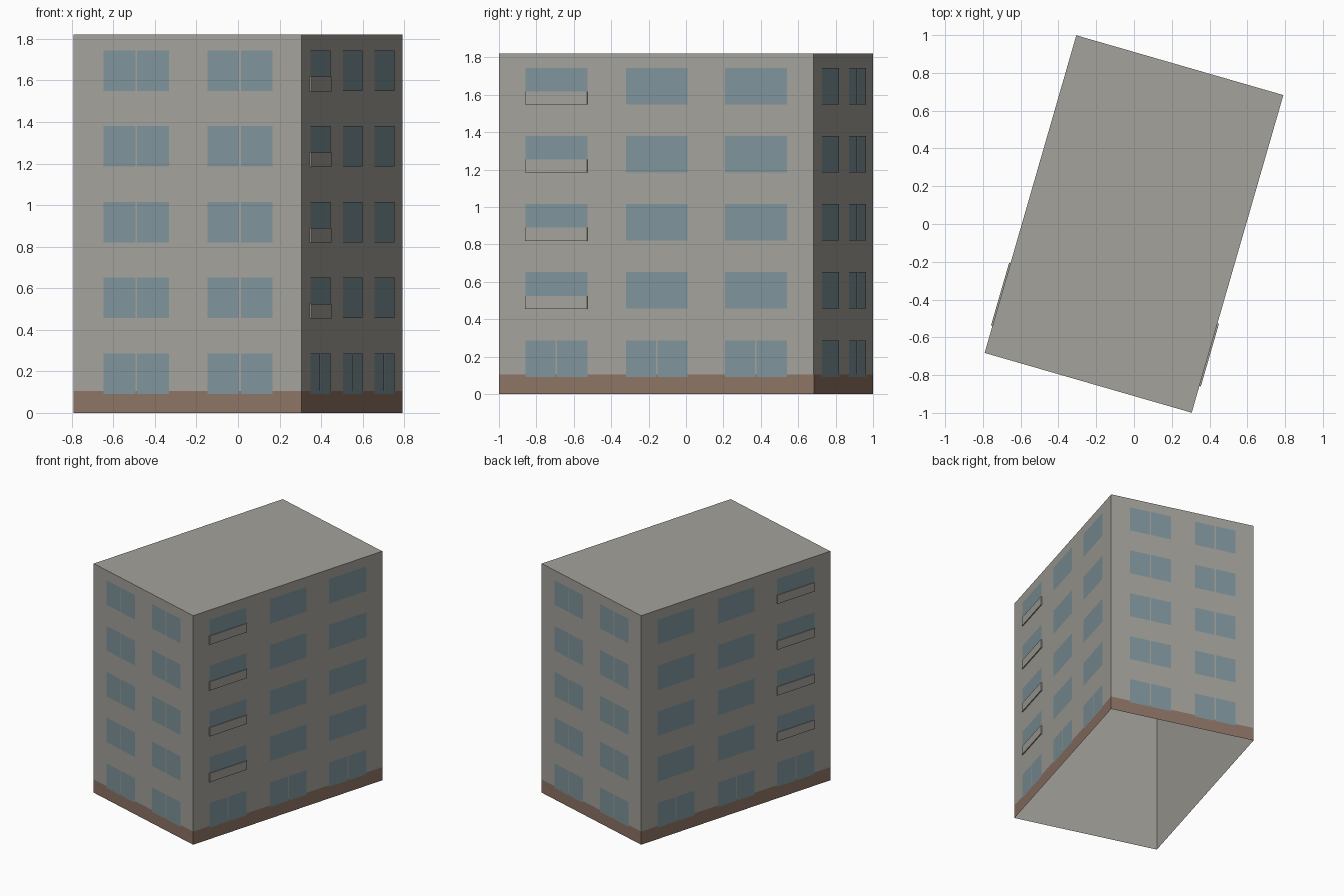
import bpy
import bmesh
import math
from mathutils import Matrix, Vector

cube = bpy.data.objects.get("Cube")
if cube:
    bpy.data.objects.remove(cube, do_unlink=True)

WIDTH, LENGTH, HEIGHT = 1.141, 1.75, 1.82
PLINTH_TOP = 0.105
TURN = Matrix.Rotation(math.radians(-16.1), 4, "Z")
FLOORS = [0.092 + 0.3642 * i for i in range(5)]
WINDOW_HEIGHT = 0.195
PANE_GAP = 0.009


def material(name, color):
    mat = bpy.data.materials.new(name)
    mat.use_nodes = True
    rgba = (*color, 1)
    mat.diffuse_color = rgba
    mat.node_tree.nodes["Principled BSDF"].inputs["Base Color"].default_value = rgba
    return mat


concrete = material("warm grey concrete", (0.37, 0.36, 0.325))
brick = material("brown plinth", (0.265, 0.172, 0.128))
glass = material("blue grey glass", (0.21, 0.30, 0.33))


def finish(bm, name, mat):
    mesh = bpy.data.meshes.new(name)
    bm.transform(TURN)
    bm.to_mesh(mesh)
    bm.free()
    mesh.materials.append(mat)
    obj = bpy.data.objects.new(name, mesh)
    bpy.context.collection.objects.link(obj)
    return obj


def shell(name, mat, height, grow, drop):
    """Box without the faces whose normals point along the dropped directions."""
    bm = bmesh.new()
    bmesh.ops.create_cube(bm, size=1)
    bmesh.ops.scale(bm, vec=(WIDTH + 2 * grow, LENGTH + 2 * grow, height), verts=bm.verts)
    bmesh.ops.translate(bm, vec=(0, 0, height / 2), verts=bm.verts)
    bm.normal_update()
    unwanted = [f for f in bm.faces if round(f.normal.z) in drop]
    bmesh.ops.delete(bm, geom=unwanted, context="FACES")
    return finish(bm, name, mat)


def wall_frame(side):
    """Matrix whose x runs along the wall, y points outward, z is up."""
    depth = LENGTH / 2 if side % 2 == 0 else WIDTH / 2
    return Matrix.Rotation(side * math.pi / 2, 4, "Z") @ Matrix.Translation((0, -depth, 0))


def plate(bm, side, u0, u1, z0, z1, off):
    """Upright pane at a given distance in front of a wall."""
    frame = wall_frame(side)
    corners = [(u0, z0), (u1, z0), (u1, z1), (u0, z1)]
    return bm.faces.new([bm.verts.new(frame @ Vector((u, -off, z))) for u, z in corners])


def window(bm, side, u0, u1, z, split):
    mid, half = (u0 + u1) / 2, PANE_GAP / 2
    spans = [(u0, mid - half), (mid + half, u1)] if split else [(u0, u1)]
    for a, b in spans:
        plate(bm, side, a, b, z, z + WINDOW_HEIGHT, 0.003)


# Building body, open underneath, with a thin plinth band around it
shell("building_walls_and_roof", concrete, HEIGHT, 0, {-1})
shell("plinth_band", brick, PLINTH_TOP, 0.0015, {-1, 1})

# Window columns as fractions of the wall length
END_COLUMNS = [(0.132, 0.419), (0.589, 0.873)]
SIDE_COLUMNS = [(0.084, 0.281), (0.404, 0.599), (0.718, 0.915)]

for side, label in enumerate(["front", "left", "back", "right"]):
    is_end = side % 2 == 0
    span = WIDTH if is_end else LENGTH
    columns = END_COLUMNS if is_end else SIDE_COLUMNS
    bm = bmesh.new()
    for f0, f1 in columns:
        for level, z in enumerate(FLOORS):
            window(bm, side, (f0 - 0.5) * span, (f1 - 0.5) * span, z, is_end or level == 0)
    finish(bm, label + "_windows", glass)

# Shallow balcony fronts over the lower part of one window column per long side
for side, label, column in [(1, "left", 0), (3, "right", 2)]:
    u0, u1 = [(f - 0.5) * LENGTH for f in SIDE_COLUMNS[column]]
    bm = bmesh.new()
    for z in FLOORS[1:]:
        outer = plate(bm, side, u0, u1, z - 0.001, z + 0.069, 0.008)
        back = wall_frame(side).to_3x3() @ Vector((0, 0.008, 0))
        rim = bmesh.ops.extrude_edge_only(bm, edges=outer.edges[:])["geom"]
        bmesh.ops.translate(bm, vec=back, verts=[v for v in rim if isinstance(v, bmesh.types.BMVert)])
    bmesh.ops.recalc_face_normals(bm, faces=bm.faces)
    # Keep every front panel facing away from the wall
    outward = wall_frame(side).to_3x3() @ Vector((0, -1, 0))
    for f in bm.faces:
        f.normal_update()
        if abs(f.normal.dot(outward)) > 0.9 and f.normal.dot(outward) < 0:
            f.normal_flip()
    finish(bm, label + "_balcony_fronts", concrete)
